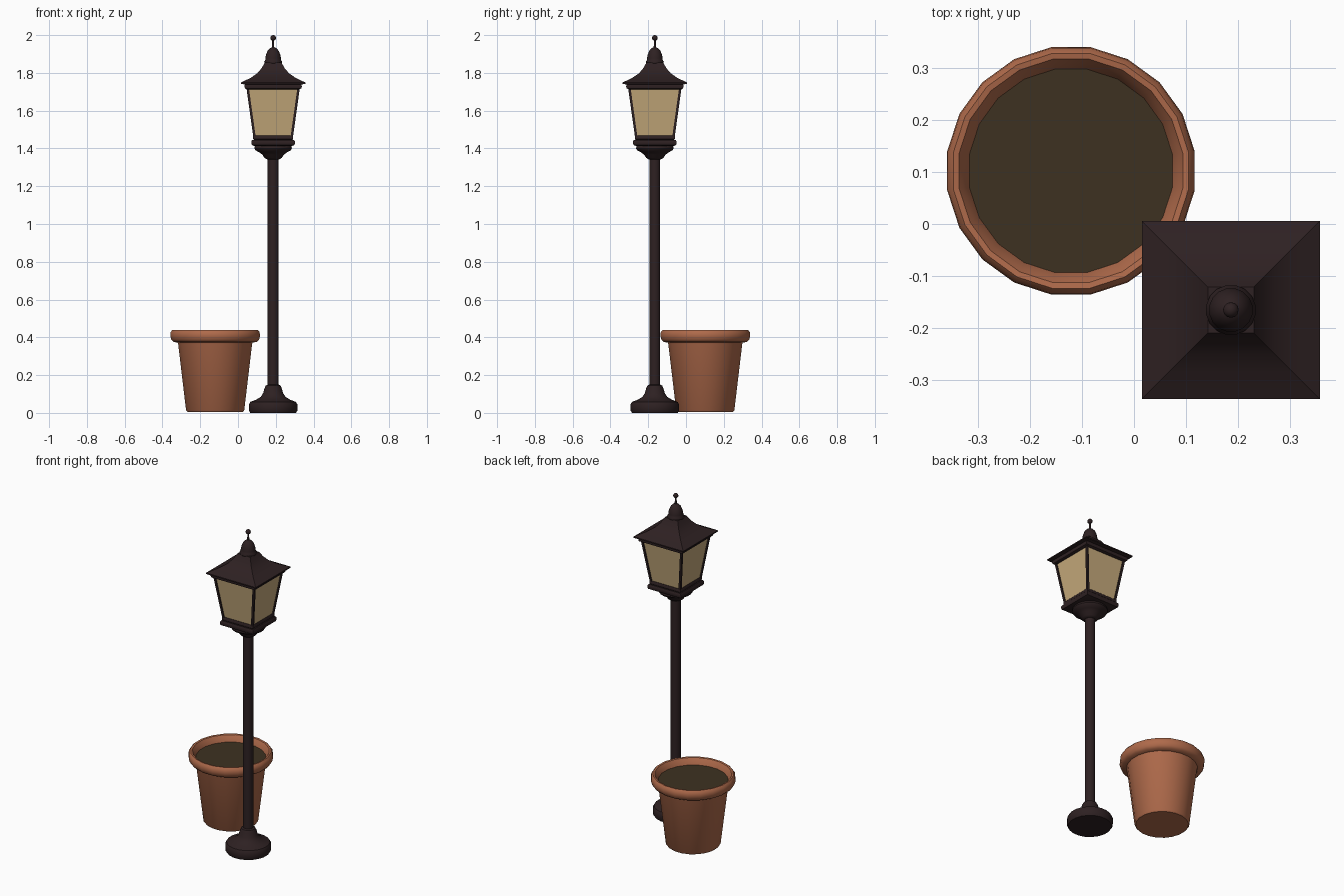
import bpy, bmesh, math
from mathutils import Vector

if "Cube" in bpy.data.objects:
    bpy.data.objects.remove(bpy.data.objects["Cube"])

LAMP = (0.186, -0.165)
POT = (-0.121, 0.102)


def material(name, rgb):
    m = bpy.data.materials.new(name)
    m.diffuse_color = (*rgb, 1)
    m.use_nodes = True
    m.node_tree.nodes["Principled BSDF"].inputs["Base Color"].default_value = m.diffuse_color
    return m


iron = material("dark iron", (0.027, 0.015, 0.016))
glass = material("warm glass", (0.56, 0.40, 0.20))
clay = material("terracotta", (0.43, 0.145, 0.07))
earth = material("soil brown", (0.047, 0.031, 0.015))


def finish(name, bm, mat, centre, angle):
    bmesh.ops.recalc_face_normals(bm, faces=bm.faces)
    mesh = bpy.data.meshes.new(name)
    bm.to_mesh(mesh)
    bm.free()
    mesh.materials.append(mat)
    mesh.shade_smooth()
    mesh.set_sharp_from_angle(angle=math.radians(angle))
    ob = bpy.data.objects.new(name, mesh)
    ob.location = (*centre, 0)
    bpy.context.collection.objects.link(ob)
    return ob


def loft(name, profile, mat, centre, sides=20, angle=35):
    """Stack regular polygons from (apothem, z) pairs, closed at both ends."""
    bm = bmesh.new()
    rings = []
    for r, z in profile:
        # square parts are given by half width, round ones by radius
        rad = r / math.cos(math.pi / sides) if sides == 4 else r * 1.006
        rings.append([bm.verts.new((rad * math.cos((i + 0.5) * math.tau / sides),
                                    rad * math.sin((i + 0.5) * math.tau / sides), z))
                      for i in range(sides)])
    for a, b in zip(rings, rings[1:]):
        for i in range(sides):
            j = (i + 1) % sides
            bm.faces.new((a[i], a[j], b[j], b[i]))
    bm.faces.new(rings[0][::-1])
    bm.faces.new(rings[-1])
    return finish(name, bm, mat, centre, angle)


# Flower pot: tapered wall, rolled rim and hollow mouth
loft("flower_pot", [(0.148, 0.006), (0.155, 0.014), (0.197, 0.365), (0.200, 0.372),
                    (0.222, 0.376), (0.234, 0.388), (0.239, 0.408), (0.237, 0.428),
                    (0.227, 0.44), (0.216, 0.438), (0.208, 0.425), (0.195, 0.398),
                    (0.190, 0.375)], clay, POT, 20, 40)
loft("soil", [(0.193, 0.39), (0.197, 0.401)], earth, POT)

# Lamp base and pole
loft("lamp_base", [(0.122, 0.0), (0.129, 0.012), (0.129, 0.045), (0.122, 0.058),
                   (0.090, 0.070), (0.066, 0.085), (0.053, 0.105), (0.046, 0.130),
                   (0.039, 0.145), (0.028, 0.150)], iron, LAMP)
loft("lamp_pole", [(0.029, 0.13), (0.029, 1.36)], iron, LAMP, 16)

# Round cup and square trays carrying the lantern
loft("lantern_cup", [(0.032, 1.342), (0.046, 1.350), (0.058, 1.368), (0.075, 1.380),
                     (0.094, 1.390), (0.100, 1.400), (0.098, 1.410), (0.090, 1.42)],
     iron, LAMP)
loft("lower_tray", [(0.098, 1.412), (0.112, 1.418), (0.115, 1.426), (0.115, 1.438),
                    (0.110, 1.446)], iron, LAMP, 4)
loft("upper_tray", [(0.100, 1.444), (0.106, 1.450), (0.106, 1.462), (0.102, 1.468)],
     iron, LAMP, 4)

# Glass panes
loft("glass_panes", [(0.098, 1.455), (0.134, 1.72)], glass, LAMP, 4)

# Slanted corner posts
bm = bmesh.new()
for sx in (-1, 1):
    for sy in (-1, 1):
        rings = []
        for half, z in ((0.105, 1.46), (0.142, 1.725)):
            inner = half - 0.013
            rings.append([bm.verts.new(Vector((sx * x, sy * y, z)))
                          for x, y in ((inner, inner), (half, inner),
                                       (half, half), (inner, half))])
        for i in range(4):
            j = (i + 1) % 4
            bm.faces.new((rings[0][i], rings[0][j], rings[1][j], rings[1][i]))
        bm.faces.new(rings[0])
        bm.faces.new(rings[1])
finish("corner_posts", bm, iron, LAMP, 30)

# Moulding under the roof, then the flared roof
loft("roof_moulding", [(0.140, 1.713), (0.149, 1.718), (0.152, 1.728), (0.150, 1.738),
                       (0.140, 1.744)], iron, LAMP, 4)
loft("roof", [(0.145, 1.738), (0.171, 1.742), (0.171, 1.749), (0.120, 1.773),
              (0.084, 1.798), (0.061, 1.825), (0.044, 1.855)], iron, LAMP, 4)

# Finial: collar, bell, spike and ball
loft("finial", [(0.040, 1.842), (0.047, 1.850), (0.048, 1.860), (0.042, 1.868),
                (0.042, 1.878), (0.038, 1.897), (0.030, 1.917), (0.018, 1.930),
                (0.006, 1.936), (0.005, 1.975)], iron, LAMP, 16, 45)
bm = bmesh.new()
bmesh.ops.create_uvsphere(bm, u_segments=12, v_segments=8, radius=0.015)
bmesh.ops.translate(bm, verts=bm.verts, vec=(0, 0, 1.985))
finish("finial_ball", bm, iron, LAMP, 60)
